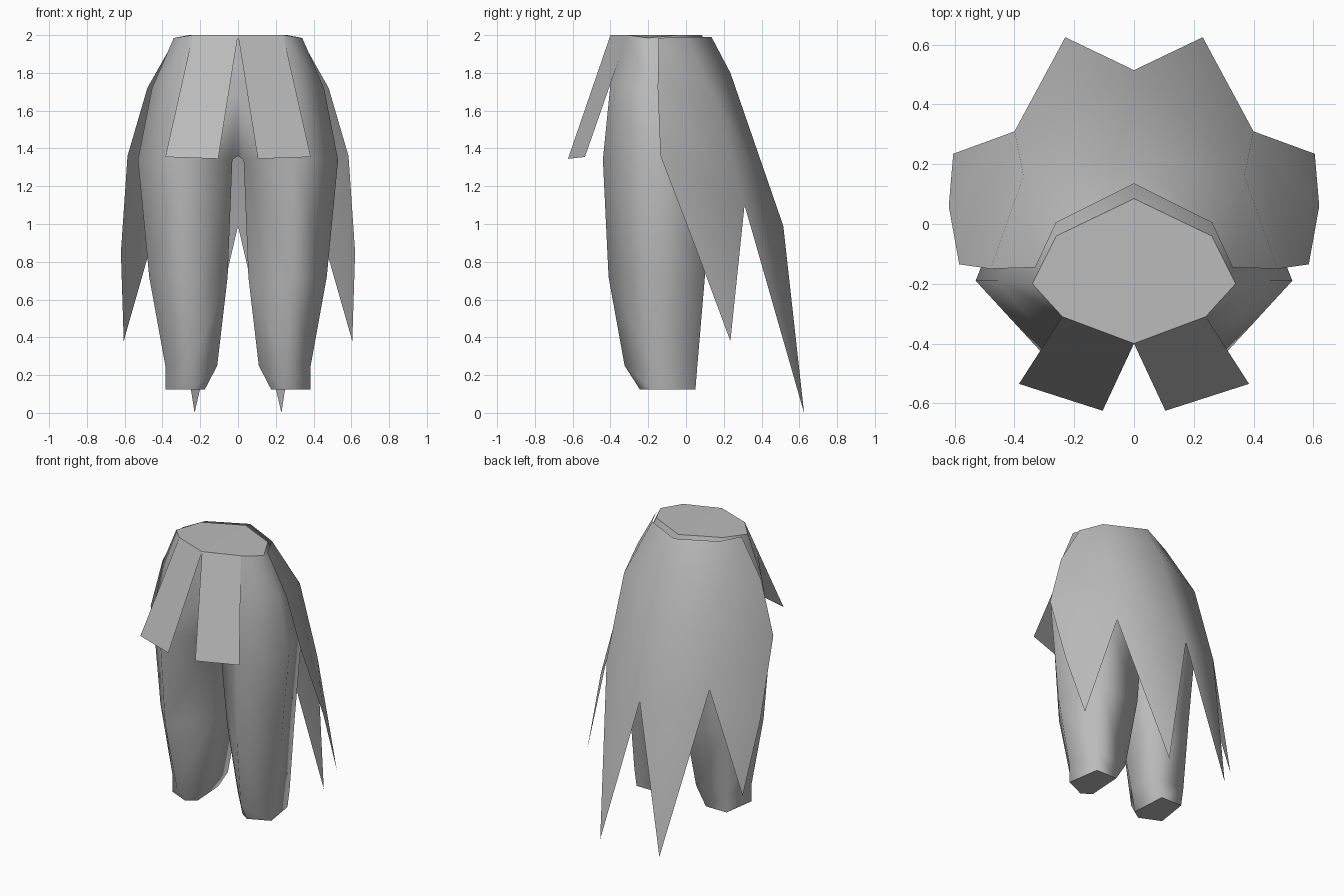
import bpy, bmesh

if "Cube" in bpy.data.objects:
    bpy.data.objects.remove(bpy.data.objects["Cube"])

grey = bpy.data.materials.new("grey cloth")
grey.diffuse_color = (0.5, 0.5, 0.5, 1)
grey.use_nodes = True
grey.node_tree.nodes["Principled BSDF"].inputs["Base Color"].default_value = grey.diffuse_color


def half_object(name, verts, faces, flat=()):
    """Make the right half, recalculate normals and mirror it across x."""
    me = bpy.data.meshes.new(name)
    me.from_pydata(verts, [], faces)
    me.materials.append(grey)
    bm = bmesh.new()
    bm.from_mesh(me)
    bmesh.ops.recalc_face_normals(bm, faces=bm.faces)
    bm.faces.ensure_lookup_table()
    for f in bm.faces:
        f.smooth = f.index not in flat
    for e in bm.edges:  # hard rim around caps
        if any(f.index in flat for f in e.link_faces):
            e.smooth = False
    bm.to_mesh(me)
    bm.free()
    ob = bpy.data.objects.new(name, me)
    bpy.context.collection.objects.link(ob)
    mod = ob.modifiers.new("mirror", 'MIRROR')
    mod.merge_threshold = 0.002
    return ob


# trousers: waist and hip half rings, from front centre to back centre
waist = [(0, -.40, 2), (.24, -.31, 2), (.34, -.20, 1.985), (.26, -.04, 2), (0, .085, 2)]
hip = [(0, -.36, 1.72), (.28, -.40, 1.74), (.455, -.19, 1.72), (.36, .05, 1.72), (0, .16, 1.72)]
# leg rings: front, outer, back, inner back, inner front
legs = [
    (1.34, [(.30, -.44), (.53, -.19), (.40, .14), (.03, .13), (.03, -.25)]),
    (.72, [(.28, -.41), (.47, -.19), (.37, .10), (.055, .10), (.055, -.20)]),
    (.25, [(.25, -.325), (.385, -.18), (.36, .06), (.11, .045), (.11, -.16)]),
    (.125, [(.24, -.245), (.385, -.18), (.35, .05), (.19, .05), (.175, -.20)]),
]
verts = waist + hip
for z, ring in legs:
    verts += [(x, y, z) for x, y in ring]
cf, cb = len(verts), len(verts) + 1          # crotch front and back centre
verts += [(0, -.25, 1.36), (0, .13, 1.36)]
faces = [(i, i + 1, i + 6, i + 5) for i in range(4)]
faces += [(5, 6, 10, 14), (6, 7, 11, 10), (7, 8, 12, 11), (8, 9, 13, 12),
          (5, 14, cf), (9, cb, 13), (cf, 14, 13, cb)]
for r in range(3):
    a = 10 + 5 * r
    for i in range(5):
        j = (i + 1) % 5
        faces.append((a + i, a + j, a + 5 + j, a + 5 + i))
caps = (len(faces), len(faces) + 1)
faces += [(0, 1, 2, 3, 4), tuple(range(25, 30))]
half_object("trousers", verts, faces, caps)

# ragged back skirt: side edge, middle and back centre columns, then points
skirt = [
    (.33, -.145, 1.985), (.26, .005, 1.99), (0, .135, 1.99),
    (.48, -.15, 1.72), (.37, .16, 1.66), (0, .235, 1.80),
    (.585, -.135, 1.36), (.40, .31, 1.10), (0, .515, .99),
    (.62, .06, .85), (.605, .235, .38), (.23, .625, 0),
]
half_object("back_skirt", skirt, [
    (0, 1, 4, 3), (1, 2, 5, 4), (3, 4, 7, 6), (4, 5, 8, 7),
    (6, 7, 9), (9, 7, 10), (7, 8, 11)])

# front flaps hanging from the waist
half_object("front_flap", [(0, -.40, 2), (.24, -.31, 2), (.385, -.535, 1.355), (.105, -.625, 1.345)],
            [(0, 1, 2, 3)], (0,))
